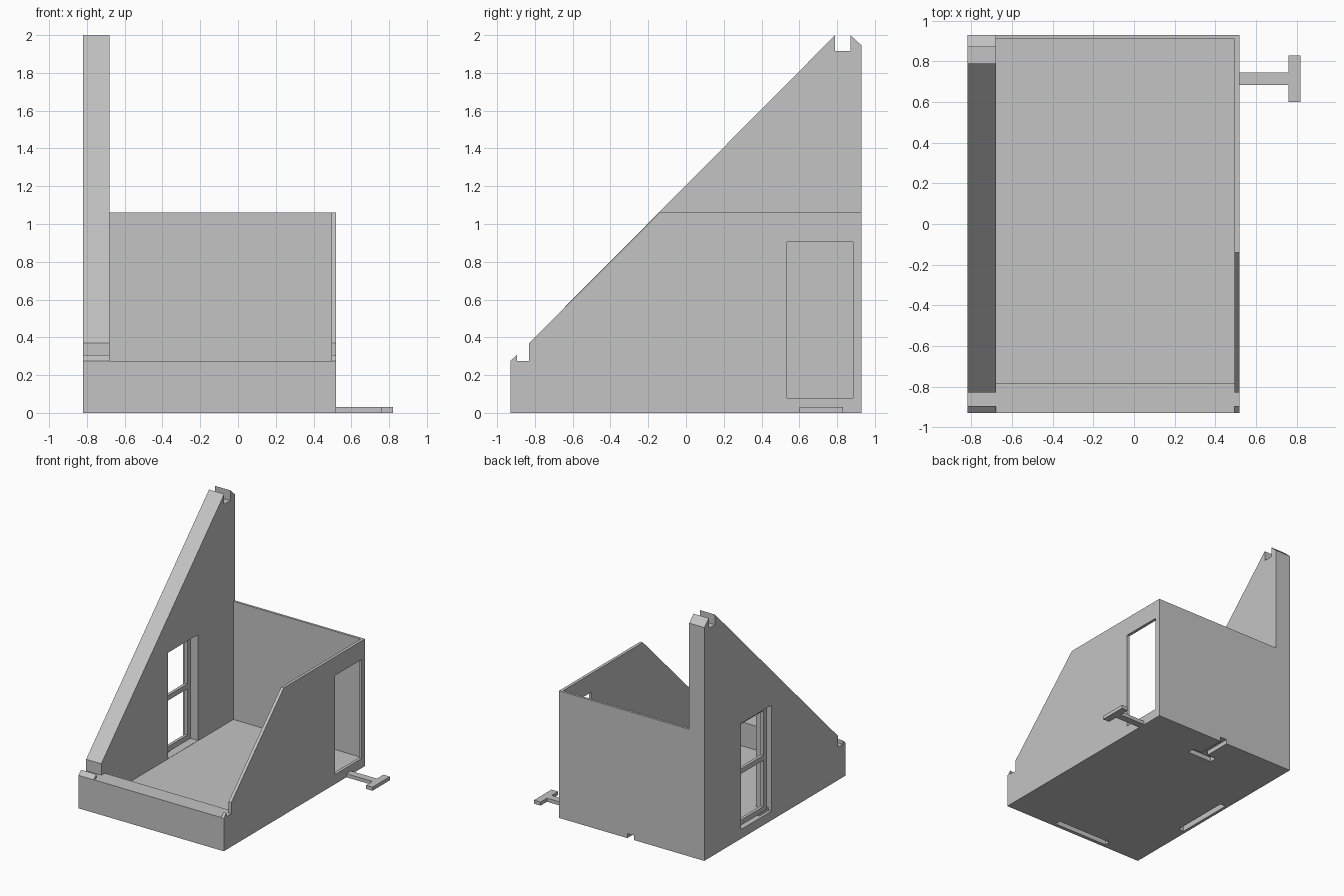
import bpy
import bmesh

cube = bpy.data.objects.get("Cube")
if cube:
    bpy.data.objects.remove(cube, do_unlink=True)

grey = bpy.data.materials.new("plain_grey")
grey.use_nodes = True
GREY = (0.55, 0.55, 0.55, 1)
grey.diffuse_color = GREY
grey.node_tree.nodes["Principled BSDF"].inputs["Base Color"].default_value = GREY


def prism(name, points, axis, low, high):
    """Extrude a flat outline along x (points are y, z) or z (points are x, y)."""
    def place(p, d):
        return (d, p[0], p[1]) if axis == "x" else (p[0], p[1], d)
    bm = bmesh.new()
    bottom = bm.faces.new([bm.verts.new(place(p, low)) for p in points])
    new = bmesh.ops.extrude_face_region(bm, geom=[bottom])["geom"]
    for v in new:
        if isinstance(v, bmesh.types.BMVert):
            setattr(v.co, axis, high)
    bmesh.ops.recalc_face_normals(bm, faces=bm.faces)
    mesh = bpy.data.meshes.new(name)
    bm.to_mesh(mesh)
    bm.free()
    mesh.materials.append(grey)
    obj = bpy.data.objects.new(name, mesh)
    bpy.context.collection.objects.link(obj)
    return obj


def box(name, x, y, z):
    outline = [(x[0], y[0]), (x[1], y[0]), (x[1], y[1]), (x[0], y[1])]
    return prism(name, outline, "z", *z)


def cut(obj, cutter):
    """Subtract the cutter and bake the result into the mesh."""
    mod = obj.modifiers.new("cut", "BOOLEAN")
    mod.operation, mod.solver, mod.object = "DIFFERENCE", "EXACT", cutter
    deps = bpy.context.evaluated_depsgraph_get()
    mesh = bpy.data.meshes.new_from_object(obj.evaluated_get(deps))
    obj.modifiers.clear()
    obj.data = mesh


def discard(cutter):
    bpy.data.objects.remove(cutter, do_unlink=True)


def tee(name, base, along, z0, z1):
    """T-shaped connector outline: stem from the base edge, then a crossbar."""
    half, bar, stem, end = 0.03, 0.115, 0.24, 0.3
    pts = [(0, -half), (stem, -half), (stem, -bar), (end, -bar),
           (end, bar), (stem, bar), (stem, half), (0, half)]
    if along == "x":
        pts = [(base[0] + u, base[1] + v) for u, v in pts]
    else:
        pts = [(base[0] + v, base[1] - u) for u, v in pts]
    return prism(name, pts, "z", z0, z1)


X0, X1, XI, XR = -0.82, 0.52, -0.68, 0.495
Y0, Y1, YB, YF = -0.93, 0.93, 0.91, -0.785
FLOOR, SILL, EAVE = 0.075, 0.275, 1.06

# Sloping walls share the notched lower end
foot = [(-0.83, 0.37), (-0.83, SILL), (-0.895, SILL), (-0.895, 0.307),
        (Y0, SILL), (Y0, 0)]
peak = [(Y1, 0), (Y1, 1.945), (0.87, 2), (0.87, 1.915), (0.79, 1.915), (0.79, 2)]
gable_wall = prism("gable_wall", foot + peak, "x", X0, XI)
low_wall = prism("low_side_wall", foot + [(Y1, 0), (Y1, EAVE), (-0.14, EAVE)],
                 "x", XR, X1)

# Back wall, floor and front sill
back_wall = box("back_wall", (XI, XR), (YB, Y1), (0, EAVE))
floor = box("floor", (XI, XR), (YF, YB), (0, FLOOR))
front_sill = box("front_sill", (XI, XR), (Y0, YF), (0, SILL))

# Doorway
door = box("door_cutter", (0.4, 0.6), (0.535, 0.885), (0.08, 0.905))
cut(low_wall, door)
discard(door)

# Window opening with a recessed two-pane frame
WY, WZ = (0.047, 0.445), (0.077, 0.96)
opening = box("window_cutter", (-1, -0.5), WY, WZ)
cut(gable_wall, opening)
discard(opening)
frame = box("window_frame", (-0.775, -0.75), WY, WZ)
B, MID = 0.042, 0.525
for low, high in ((WZ[0] + B, MID - B / 2), (MID + B / 2, WZ[1] - B)):
    pane = box("pane_cutter", (-1, -0.5), (WY[0] + B, WY[1] - B), (low, high))
    cut(frame, pane)
    discard(pane)

# Connector tab beside the door and matching socket under the back edge
tee("connector_tab", (X1, 0.715), "x", 0, 0.03)
socket = tee("socket_cutter", (-0.14, Y1 + 0.005), "y", -0.05, 0.038)
cut(floor, socket)
cut(back_wall, socket)
discard(socket)

# Long slots under the gable wall and the sill
slot = box("side_slot_cutter", (-0.795, -0.745), (-0.34, 0.17), (-0.05, 0.1))
cut(gable_wall, slot)
discard(slot)
slot = box("front_slot_cutter", (-0.46, 0.05), (-0.9, -0.85), (-0.05, 0.1))
cut(front_sill, slot)
discard(slot)
